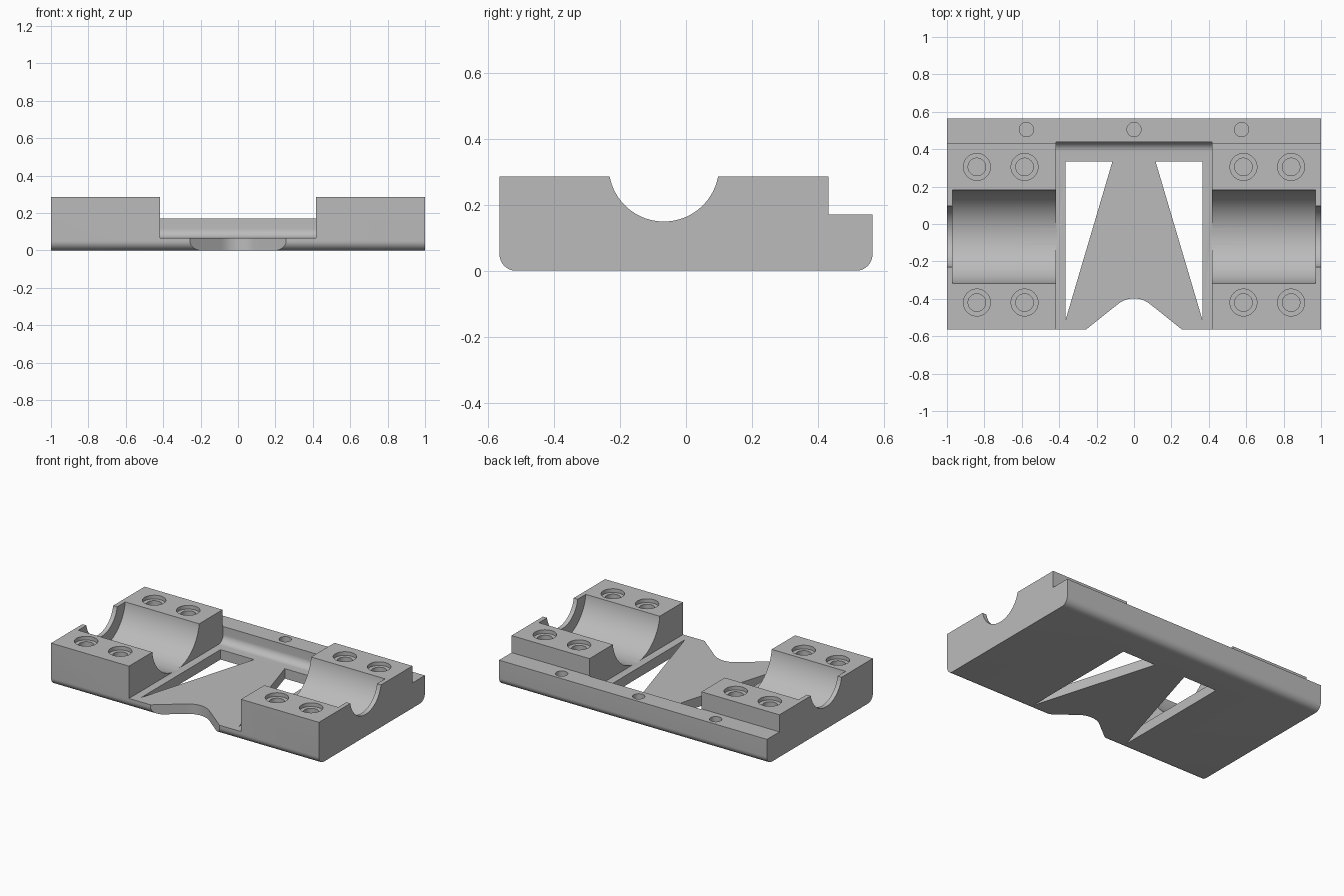
import bpy, bmesh, math
from mathutils import Vector

cube = bpy.data.objects.get("Cube")
if cube:
    bpy.data.objects.remove(cube, do_unlink=True)

gray = bpy.data.materials.new("plain gray")
gray.use_nodes = True
gray.diffuse_color = (0.5, 0.5, 0.5, 1)
gray.node_tree.nodes["Principled BSDF"].inputs["Base Color"].default_value = (0.5, 0.5, 0.5, 1)

HALF_DEPTH, TOP, LEDGE_Z, LEDGE_Y = 0.565, 0.285, 0.17, 0.432
FLOOR, POCKET_X = 0.067, 0.418
BORE_Y, BORE_Z = -0.067, 0.316


def arc(cx, cy, r, start, end, n=12):
    """Points on an arc, angles in degrees."""
    angles = [math.radians(start + (end - start) * i / n) for i in range(n + 1)]
    return [(cx + r * math.cos(a), cy + r * math.sin(a)) for a in angles]


def prism(name, profile, axis, low, high):
    """Extrude a 2D profile: (y, z) along X, or (x, y) along Z."""
    place = (lambda p: (low, *p)) if axis == "X" else (lambda p: (*p, low))
    bm = bmesh.new()
    face = bm.faces.new([bm.verts.new(place(p)) for p in profile])
    moved = bmesh.ops.extrude_face_region(bm, geom=[face])["geom"]
    step = Vector((high - low, 0, 0)) if axis == "X" else Vector((0, 0, high - low))
    bmesh.ops.translate(bm, vec=step, verts=[g for g in moved if isinstance(g, bmesh.types.BMVert)])
    bmesh.ops.recalc_face_normals(bm, faces=bm.faces[:])
    mesh = bpy.data.meshes.new(name)
    bm.to_mesh(mesh)
    bm.free()
    ob = bpy.data.objects.new(name, mesh)
    bpy.context.collection.objects.link(ob)
    mesh.materials.append(gray)
    return ob


def circle(cx, cy, r, n=48):
    return arc(cx, cy, r, 0, 360, n)[:-1]


def cut(target, cutter):
    mod = target.modifiers.new("cut", "BOOLEAN")
    mod.operation, mod.solver, mod.object = "DIFFERENCE", "EXACT", cutter
    bpy.context.view_layer.objects.active = target
    bpy.ops.object.modifier_apply(modifier=mod.name)
    bpy.data.objects.remove(cutter, do_unlink=True)


# Base block: rounded lower edges and a low ledge along the back
R = 0.05
body = prism("bearing_block",
             arc(R - HALF_DEPTH, R, R, 180, 270) + arc(HALF_DEPTH - R, R, R, 270, 360)
             + [(HALF_DEPTH, LEDGE_Z), (LEDGE_Y, LEDGE_Z), (LEDGE_Y, TOP), (-HALF_DEPTH, TOP)],
             "X", -1, 1)

# Central pocket, filleted at its back wall
wall = LEDGE_Y + 0.006
cut(body, prism("pocket_cutter",
                [(-0.7, FLOOR)] + arc(wall - R, FLOOR + R, R, 270, 360) + [(wall, 0.4), (-0.7, 0.4)],
                "X", -POCKET_X, POCKET_X))

# Curved notch in the front edge of the floor
cut(body, prism("notch_cutter",
                [(-0.32, -0.615)] + arc(0, -0.535, 0.137, 130, 50, 16) + [(0.32, -0.615)],
                "Z", -0.1, 0.2))

for side in (-1, 1):
    # Triangular window in the floor
    cut(body, prism("window_cutter",
                    [(side * 0.365, 0.335), (side * 0.115, 0.335), (side * 0.365, -0.51)],
                    "Z", -0.1, 0.2))
    # Bearing seat and the narrower shaft opening in the end lip
    for name, r, a, b in (("seat_cutter", 0.252, 0.41, 0.97), ("shaft_cutter", 0.167, 0.9, 1.1)):
        low, high = sorted((side * a, side * b))
        cut(body, prism(name, circle(BORE_Y, BORE_Z, r, 96), "X", low, high))
    # Counterbored screw holes
    for x in (0.585, 0.84):
        for y in (0.305, -0.42):
            cut(body, prism("counterbore_cutter", circle(side * x, y, 0.072), "Z", TOP - 0.025, 0.4))
            cut(body, prism("screw_hole_cutter", circle(side * x, y, 0.047), "Z", TOP - 0.17, 0.4))

# Pin holes along the back ledge
for x in (-0.575, 0, 0.575):
    cut(body, prism("pin_hole_cutter", circle(x, 0.505, 0.038), "Z", LEDGE_Z - 0.1, 0.4))

bpy.ops.object.select_all(action="DESELECT")
body.select_set(True)
bpy.context.view_layer.objects.active = body
bpy.ops.object.shade_smooth_by_angle(angle=math.radians(30))
